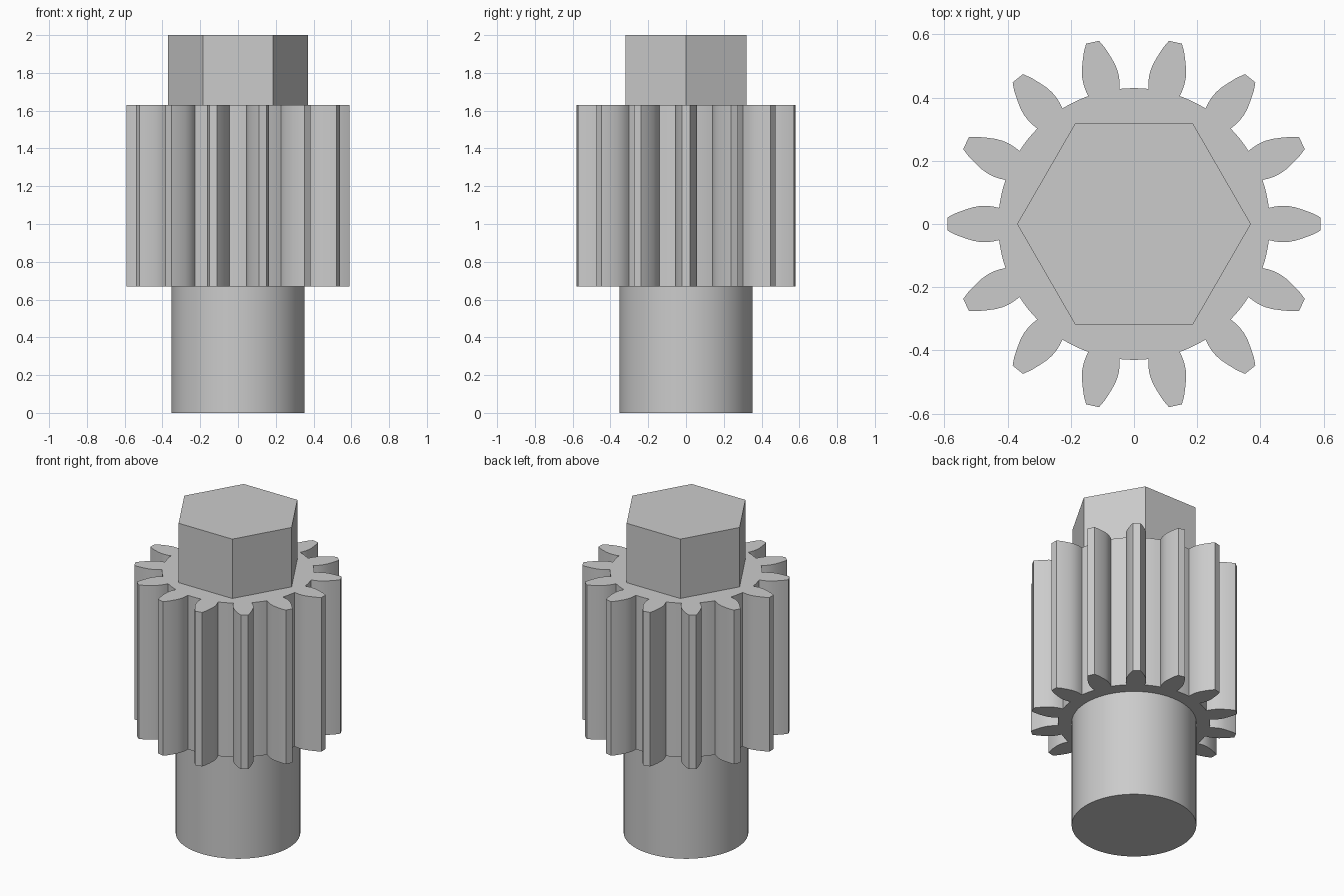
import bpy
import bmesh
from math import cos, sin, pi, radians, hypot, atan2

cube = bpy.data.objects.get("Cube")
if cube:
    bpy.data.objects.remove(cube, do_unlink=True)

# Single plain metal colour
steel = bpy.data.materials.new("grey_steel")
steel.use_nodes = True
colour = (0.6, 0.6, 0.6, 1)
steel.diffuse_color = colour
steel.node_tree.nodes["Principled BSDF"].inputs["Base Color"].default_value = colour


def polar(r, a):
    return (r * cos(a), r * sin(a))


def prism(name, outline, z0, z1, smooth_angle=None):
    """Extrude a closed outline between two heights."""
    bm = bmesh.new()
    base = bm.faces.new([bm.verts.new((x, y, z0)) for x, y in outline])
    ext = bmesh.ops.extrude_face_region(bm, geom=[base], use_keep_orig=True)
    top = [v for v in ext["geom"] if isinstance(v, bmesh.types.BMVert)]
    bmesh.ops.translate(bm, verts=top, vec=(0, 0, z1 - z0))
    bmesh.ops.recalc_face_normals(bm, faces=bm.faces)
    mesh = bpy.data.meshes.new(name)
    bm.to_mesh(mesh)
    bm.free()
    mesh.materials.append(steel)
    obj = bpy.data.objects.new(name, mesh)
    bpy.context.collection.objects.link(obj)
    if smooth_angle:
        bpy.ops.object.select_all(action="DESELECT")
        obj.select_set(True)
        bpy.context.view_layer.objects.active = obj
        bpy.ops.object.shade_smooth_by_angle(angle=radians(smooth_angle))
    return obj


def circle(r, n):
    return [polar(r, 2 * pi * i / n) for i in range(n)]


# Gear outline: half a tooth flank (distance out, half width), mirrored and repeated
TEETH = 14
ROOT = 0.43
pitch = 2 * pi / TEETH
flank = [(0.427, 0.051), (0.445, 0.055), (0.465, 0.0575), (0.487, 0.057),
         (0.51, 0.053), (0.535, 0.045), (0.565, 0.034), (0.59, 0.021)]
tooth = [(x, -y) for x, y in flank] + flank[::-1]
foot = atan2(flank[0][1], flank[0][0])

gear_outline = []
for i in range(TEETH):
    a = i * pitch
    gear_outline += [polar(hypot(x, y), a + atan2(y, x)) for x, y in tooth]
    # Valley arc on the root circle
    for k in range(1, 4):
        gear_outline.append(polar(ROOT, a + foot + (pitch - 2 * foot) * k / 4))

prism("shaft", circle(0.352, 96), 0, 0.67, 30)
prism("pinion_gear", gear_outline, 0.67, 1.63, 25)
prism("hex_head", circle(0.37, 6), 1.63, 2.0)
